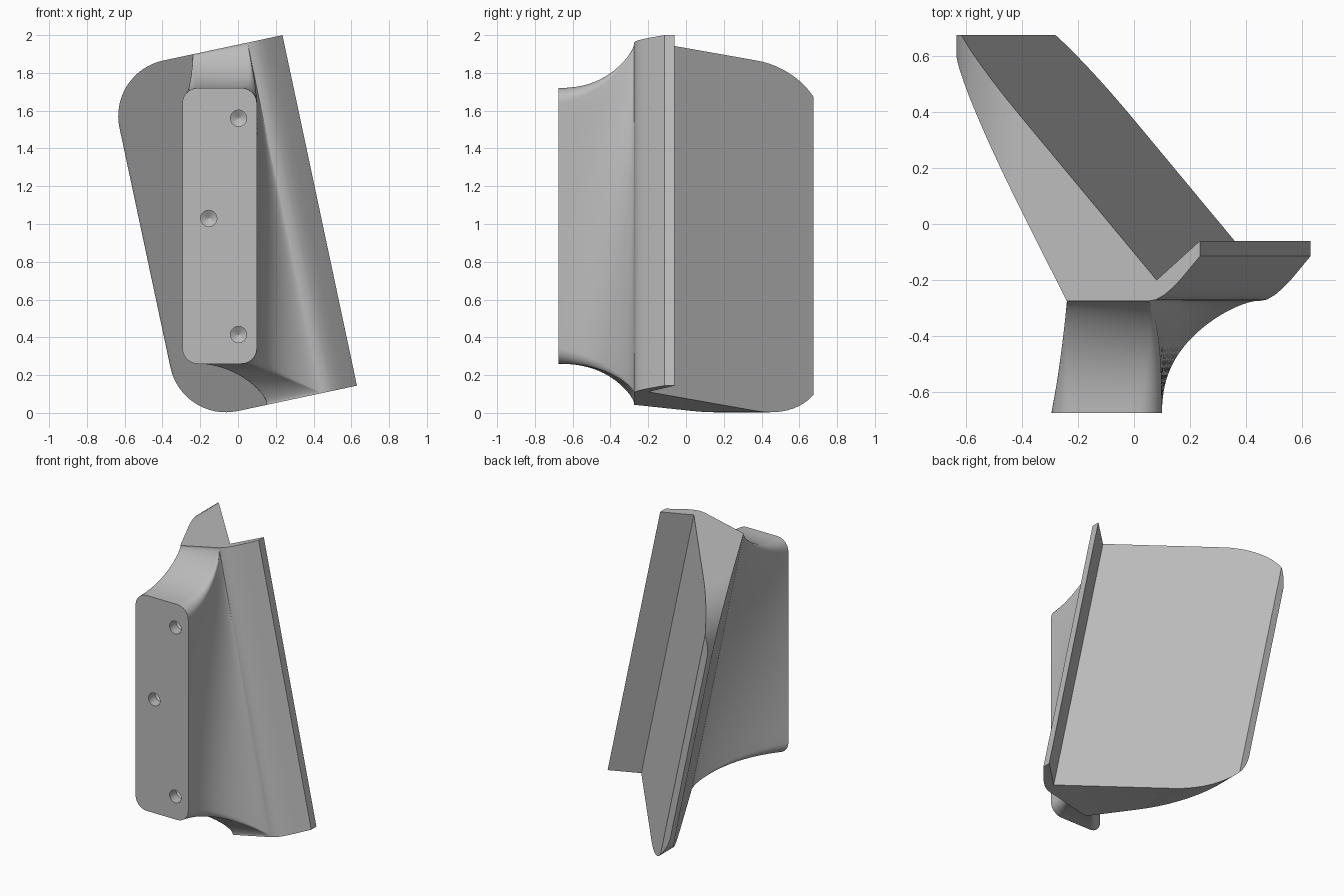
import bpy, bmesh
from math import sin, cos, pi, radians
from mathutils import Matrix, Vector

if "Cube" in bpy.data.objects:
    bpy.data.objects.remove(bpy.data.objects["Cube"], do_unlink=True)

grey = bpy.data.materials.new("plain grey")
grey.use_nodes = True
grey.diffuse_color = (0.5, 0.5, 0.5, 1)
grey.node_tree.nodes["Principled BSDF"].inputs["Base Color"].default_value = (0.5, 0.5, 0.5, 1)

TILT = Matrix.Rotation(radians(-12), 4, 'Y')
BOTTOM, TOP = 0.01, 1.907


def loft(name, rings):
    """Closed solid through a list of equal-length rings of points."""
    bm = bmesh.new()
    rows = [[bm.verts.new(p) for p in ring] for ring in rings]
    n = len(rows[0])
    for a, b in zip(rows, rows[1:]):
        for i in range(n):
            j = (i + 1) % n
            bm.faces.new((a[i], a[j], b[j], b[i]))
    bm.faces.new(rows[0][::-1])
    bm.faces.new(rows[-1])
    bmesh.ops.recalc_face_normals(bm, faces=bm.faces)
    mesh = bpy.data.meshes.new(name)
    bm.to_mesh(mesh)
    bm.free()
    obj = bpy.data.objects.new(name, mesh)
    bpy.context.collection.objects.link(obj)
    mesh.materials.append(grey)
    return obj


def activate(obj):
    bpy.ops.object.select_all(action='DESELECT')
    obj.select_set(True)
    bpy.context.view_layer.objects.active = obj


def cut(obj, cutter, operation):
    cutter.hide_render = True
    mod = obj.modifiers.new("cut", 'BOOLEAN')
    mod.operation, mod.solver, mod.object = operation, 'EXACT', cutter
    activate(obj)
    bpy.ops.object.modifier_apply(modifier=mod.name)
    bpy.data.objects.remove(cutter, do_unlink=True)


def smooth(obj):
    activate(obj)
    bpy.ops.object.shade_smooth_by_angle(angle=radians(28))


# Angled fin and flange: one plan profile swept along the tilted axis
profile = [(0.646, -0.115), (0.646, -0.06), (0.488, -0.2), (-0.255, 0.675),
           (-0.30, 0.675), (-0.30, 0.62), (0.16, -0.275), (0.457, -0.275),
           (0.486, -0.27), (0.515, -0.254), (0.545, -0.229), (0.578, -0.195)]
body = loft("fin_and_flange", [[(u, y, w) for u, y in profile] for w in (BOTTOM - 0.1, TOP + 0.1)])

# Side outline that trims the ends and rounds the far corners of the fin
R = 0.3
outline = [(0.8, BOTTOM), (0.8, TOP)]
for start, w in ((90, TOP - R), (180, BOTTOM + R)):
    for i in range(17):
        a = radians(start + 90 * i / 16)
        outline.append((R * cos(a), w + R * sin(a)))
trim = loft("trim_cutter", [[(u, y, w) for u, w in outline] for y in (-1, 1)])
cut(body, trim, 'INTERSECT')
body.data.transform(TILT)
smooth(body)

# Flared neck from the upright mounting pad to the tilted body
PAD_L, PAD_R, PAD_B, PAD_T = -0.295, 0.10, 0.26, 1.72
W, H = PAD_R - PAD_L, PAD_T - PAD_B
FRONT, BACK = -0.675, -0.274


def rounded_rect(r, arc=8, side=14):
    """Rounded rectangle, scaled to 0..1 in both directions."""
    pts = []
    for k, (cx, cz) in enumerate(((W - r, H - r), (r, H - r), (r, r), (W - r, r))):
        for i in range(arc + 1):
            a = pi / 2 * (k + i / arc)
            pts.append(Vector((cx + r * cos(a), cz + r * sin(a))))
    full = []
    for i, p in enumerate(pts):
        full.append(p)
        if i % (arc + 1) == arc:
            q = pts[(i + 1) % len(pts)]
            full += [p.lerp(q, s / side) for s in range(1, side)]
    return [(p.x / W, p.y / H) for p in full]


def neck_ring(t):
    flare = 0.5 * (1 - (1 - t * t) ** 0.5) + 0.5 * t ** 2.5
    ring = []
    for p, q in rounded_rect(0.08 * (1 - t) + 0.003):
        base = TILT @ Vector((0.16 + 0.297 * p, 0, BOTTOM + (TOP - BOTTOM) * q))
        x, z = PAD_L + W * p, PAD_B + H * q
        fx = t + (flare - t) * p
        ring.append((x + (base.x - x) * fx, FRONT + (BACK - FRONT) * t, z + (base.z - z) * flare))
    return ring


STEPS = 22
neck = loft("mounting_neck", [neck_ring(min(1, sin(pi / 2 * i / STEPS))) for i in range(STEPS + 1)])

# Blind screw holes with conical ends
for x, z in ((0.003, 1.56), (-0.155, 1.03), (0.003, 0.415)):
    rings = []
    for depth, r in ((-0.05, 0.043), (0.07, 0.043), (0.095, 0.001)):
        rings.append([(x + r * cos(2 * pi * i / 32), FRONT + depth, z + r * sin(2 * pi * i / 32))
                      for i in range(32)])
    cut(neck, loft("hole_cutter", rings), 'DIFFERENCE')
smooth(neck)
